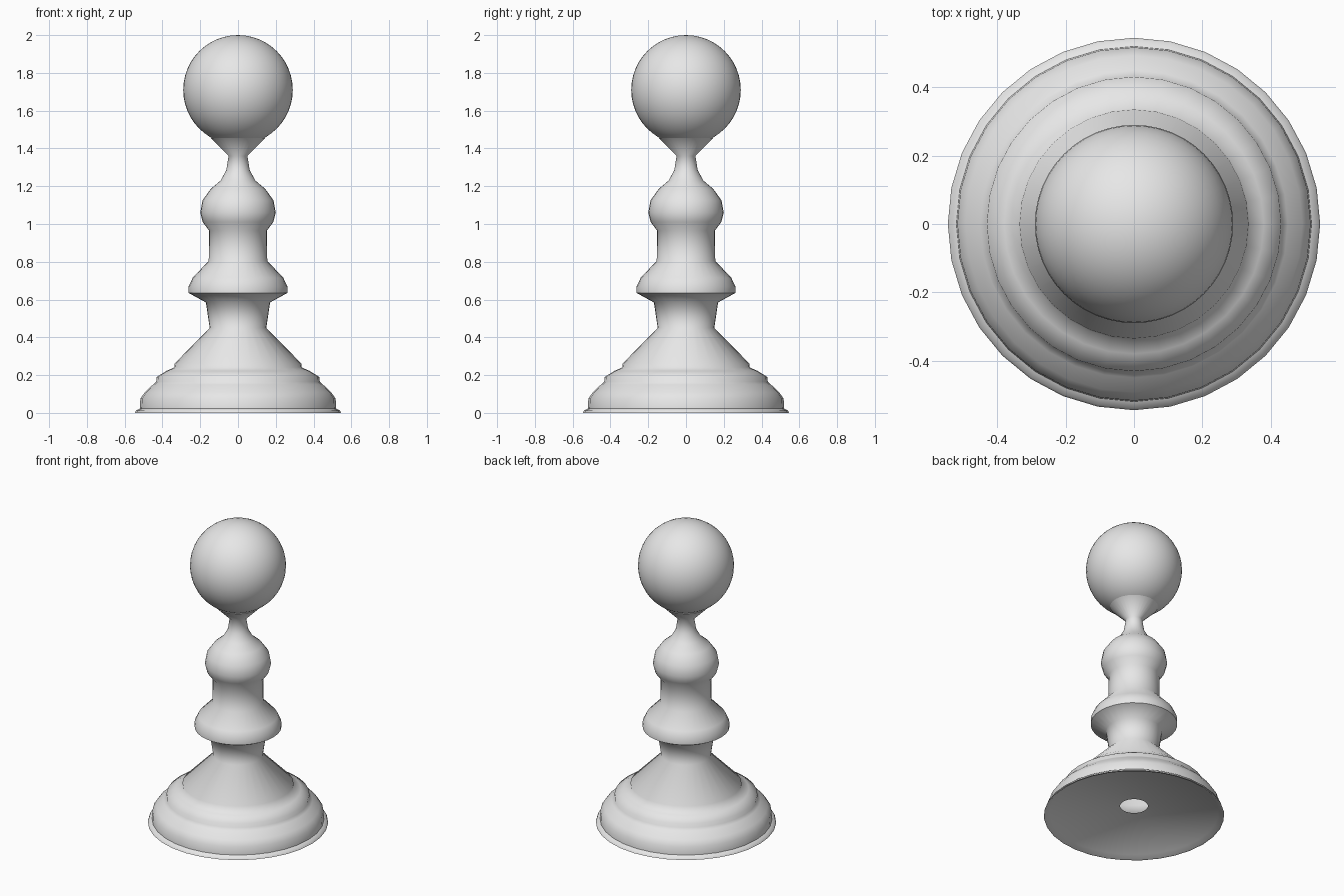
import bpy, bmesh
from math import radians
from mathutils import Matrix

default = bpy.data.objects.get("Cube")
if default:
    bpy.data.objects.remove(default, do_unlink=True)

# Single grey finish
grey = bpy.data.materials.new("plain_grey")
grey.use_nodes = True
colour = (0.8, 0.8, 0.8, 1)
grey.diffuse_color = colour
grey.node_tree.nodes["Principled BSDF"].inputs["Base Color"].default_value = colour


def add_object(name, bm, crease):
    mesh = bpy.data.meshes.new(name)
    bm.to_mesh(mesh)
    bm.free()
    mesh.materials.append(grey)
    obj = bpy.data.objects.new(name, mesh)
    bpy.context.collection.objects.link(obj)
    bpy.ops.object.select_all(action="DESELECT")
    obj.select_set(True)
    bpy.context.view_layer.objects.active = obj
    bpy.ops.object.shade_smooth_by_angle(angle=radians(crease))
    return obj


def lathe(name, profile, sides=32):
    bm = bmesh.new()
    verts = [bm.verts.new((r, 0, z)) for r, z in profile]
    edges = [bm.edges.new(pair) for pair in zip(verts, verts[1:])]
    bmesh.ops.spin(bm, geom=verts + edges, cent=(0, 0, 0), axis=(0, 0, 1),
                   angle=radians(360), steps=sides, use_merge=True)
    bmesh.ops.remove_doubles(bm, verts=bm.verts, dist=0.0005)
    bmesh.ops.recalc_face_normals(bm, faces=bm.faces)
    return add_object(name, bm, 60)


# Turned body: hollow underside with a hole, stepped foot, collars, neck, cup
underside = [(0.084, 0.065), (0.51, 0.02), (0.535, 0)]
foot = [(0.545, 0), (0.54, 0.012), (0.52, 0.022), (0.517, 0.075),
        (0.493, 0.11), (0.45, 0.15), (0.433, 0.165), (0.431, 0.19),
        (0.38, 0.222), (0.338, 0.24), (0.335, 0.262), (0.15, 0.45)]
stem = [(0.17, 0.585), (0.262, 0.635), (0.262, 0.668), (0.24, 0.715),
        (0.155, 0.805), (0.153, 0.965), (0.187, 1.01), (0.2, 1.06),
        (0.188, 1.125), (0.145, 1.185), (0.092, 1.23), (0.062, 1.285)]
cup = [(0.05, 1.36), (0.145, 1.455), (0.1, 1.455)]
lathe("turned_body", underside + foot + stem + cup)

# Ball finial
bm = bmesh.new()
bmesh.ops.create_uvsphere(bm, u_segments=48, v_segments=24, radius=0.29,
                          matrix=Matrix.Translation((0, 0, 1.71)))
add_object("ball_finial", bm, 60)
